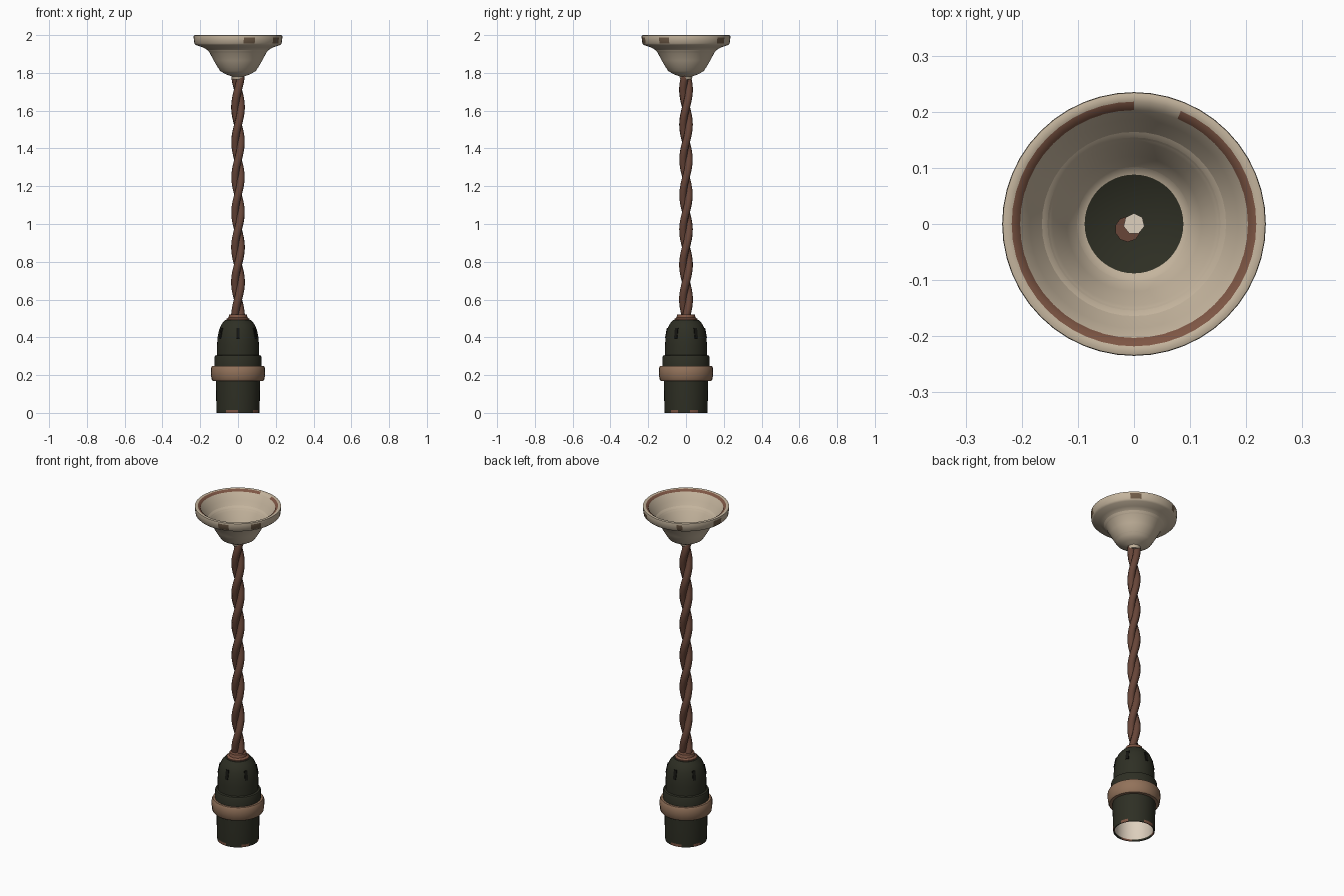
import bpy, bmesh, math
from mathutils import Matrix

old = bpy.data.objects.get("Cube")
if old:
    bpy.data.objects.remove(old)


def material(name, *rgb):
    """Flat material from 0-255 display values."""
    lin = [((c / 255 + 0.055) / 1.055) ** 2.4 for c in rgb] + [1.0]
    m = bpy.data.materials.new(name)
    m.use_nodes = True
    m.diffuse_color = lin
    bsdf = m.node_tree.nodes["Principled BSDF"]
    bsdf.inputs["Base Color"].default_value = lin
    bsdf.inputs["Roughness"].default_value = 0.7
    return m


cream = material("cream", 196, 180, 157)
pale = material("pale lining", 222, 208, 190)
dark = material("dark green", 46, 47, 36)
black = material("slot black", 20, 20, 16)
rope_brown = material("cord brown", 104, 70, 57)
copper = material("copper brown", 126, 86, 68)
tan = material("tan ring", 146, 114, 90)
worn = material("worn patch", 112, 92, 72)


def finish(name, bm, mats, angle=40):
    """Turn a bmesh into a smooth-shaded object."""
    bmesh.ops.remove_doubles(bm, verts=bm.verts, dist=0.0004)
    bmesh.ops.recalc_face_normals(bm, faces=bm.faces)
    me = bpy.data.meshes.new(name)
    bm.to_mesh(me)
    bm.free()
    ob = bpy.data.objects.new(name, me)
    bpy.context.collection.objects.link(ob)
    for m in mats:
        me.materials.append(m)
    bpy.ops.object.select_all(action='DESELECT')
    ob.select_set(True)
    bpy.context.view_layer.objects.active = ob
    bpy.ops.object.shade_smooth_by_angle(angle=math.radians(angle))
    return ob


def lathe(name, profile, mats, rule=None, segs=32, angle=40):
    """Spin (radius, z) points around z; rule(radius, z, degrees) picks a material."""
    bm = bmesh.new()
    rings = []
    for r, z in profile:
        rings.append([bm.verts.new((r * math.cos(2 * math.pi * i / segs),
                                    r * math.sin(2 * math.pi * i / segs), z))
                      for i in range(segs)])
    for k in range(len(rings) - 1):
        (r0, z0), (r1, z1) = profile[k], profile[k + 1]
        for i in range(segs):
            j = (i + 1) % segs
            f = bm.faces.new((rings[k][i], rings[k][j], rings[k + 1][j], rings[k + 1][i]))
            if rule:
                f.material_index = rule((r0 + r1) / 2, (z0 + z1) / 2, (i + 0.5) * 360 / segs)
    bmesh.ops.remove_doubles(bm, verts=bm.verts, dist=0.0004)
    bmesh.ops.dissolve_degenerate(bm, edges=bm.edges, dist=0.0001)
    return finish(name, bm, mats, angle)


# Ceiling canopy: open bowl with worn rim and dark floor
def canopy_colour(r, z, deg):
    if r < 0.06 and z > 1.80:
        return 1
    if 0.2 < r < 0.216 and z > 1.985 and not 68 < deg < 90:
        return 2
    chips = (53, 115, 172, 285, 330)
    if r > 0.225 and 1.955 < z < 1.99 and any(abs(deg - c) < 5 for c in chips):
        return 3
    return 0


lathe("ceiling_canopy",
      [(0, 1.765), (0.03, 1.765), (0.035, 1.782), (0.065, 1.793), (0.095, 1.81),
       (0.12, 1.855), (0.145, 1.9), (0.16, 1.92), (0.185, 1.935), (0.222, 1.947),
       (0.231, 1.956), (0.235, 1.988), (0.234, 1.998), (0.228, 2.0), (0.218, 1.998),
       (0.203, 1.988), (0.186, 1.945), (0.152, 1.91), (0.128, 1.865), (0.105, 1.825),
       (0.088, 1.81), (0, 1.806)],
      [cream, dark, copper, worn], canopy_colour, segs=48)


# Cord end and cord hole on the canopy floor
def disc(name, x, y, z, r, sides, mat):
    bm = bmesh.new()
    bmesh.ops.create_cone(bm, cap_ends=True, segments=sides, radius1=r, radius2=r,
                          depth=0.006, matrix=Matrix.Translation((x, y, z)))
    finish(name, bm, [mat])


disc("cord_end", -0.011, -0.009, 1.809, 0.023, 10, rope_brown)
disc("cord_hole", 0, 0, 1.812, 0.019, 7, pale)

# Twisted cord: two strands
for s in range(2):
    cu = bpy.data.curves.new("cord_strand", 'CURVE')
    cu.dimensions = '3D'
    cu.bevel_depth = 0.021
    cu.bevel_resolution = 2
    cu.use_fill_caps = True
    sp = cu.splines.new('POLY')
    count = 90
    sp.points.add(count - 1)
    for i, p in enumerate(sp.points):
        z = 0.5 + 1.285 * i / (count - 1)
        a = math.pi / 2 + math.pi * s + 2 * math.pi * (z - 0.6) / 0.37
        p.co = (0.0155 * math.cos(a), 0.0155 * math.sin(a), z, 1)
    ob = bpy.data.objects.new("cord_strand_%d" % (s + 1), cu)
    bpy.context.collection.objects.link(ob)
    cu.materials.append(rope_brown)
    bpy.ops.object.select_all(action='DESELECT')
    ob.select_set(True)
    bpy.context.view_layer.objects.active = ob
    bpy.ops.object.convert(target='MESH')
    bpy.ops.object.shade_smooth_by_angle(angle=math.radians(50))

# Cord collar on top of the socket
lathe("cord_collar",
      [(0, 0.47), (0.062, 0.47), (0.062, 0.498), (0.05, 0.505), (0.046, 0.522), (0, 0.522)],
      [copper], segs=12, angle=35)

# Socket dome with stepped shoulder
lathe("socket_dome",
      [(0, 0.24), (0.125, 0.24), (0.125, 0.295), (0.121, 0.303), (0.111, 0.306),
       (0.111, 0.36), (0.108, 0.4), (0.1, 0.44), (0.087, 0.47), (0.068, 0.492), (0, 0.492)],
      [dark], segs=32)

# Vent slots around the dome
for k in range(6):
    bm = bmesh.new()
    bmesh.ops.create_cube(bm, size=1)
    place = (Matrix.Rotation(math.radians(30 + 60 * k), 4, 'Z')
             @ Matrix.Translation((0.1025, 0, 0.422))
             @ Matrix.Rotation(math.radians(-11), 4, 'Y'))
    bmesh.ops.transform(bm, matrix=place @ Matrix.Diagonal((0.008, 0.018, 0.055, 1)),
                        verts=bm.verts)
    finish("vent_slot_%d" % (k + 1), bm, [black])

# Shade ring around the socket
lathe("shade_ring",
      [(0.11, 0.17), (0.134, 0.17), (0.14, 0.178), (0.144, 0.21), (0.143, 0.238),
       (0.137, 0.249), (0.11, 0.25), (0.11, 0.17)],
      [tan], segs=28)


# Lower sleeve: open below, pale inside, worn lower edge
def sleeve_colour(r, z, deg):
    if r < 0.106:
        return 1
    if z < 0.022 and any(abs(deg - c) < 14 for c in (20, 95, 160, 255, 325)):
        return 2
    return 0


lathe("lower_sleeve",
      [(0, 0.22), (0.103, 0.22), (0.104, 0.008), (0.108, 0), (0.113, 0), (0.114, 0.016),
       (0.116, 0.1), (0.117, 0.18), (0.117, 0.245), (0, 0.245)],
      [dark, pale, copper], sleeve_colour, segs=32)
